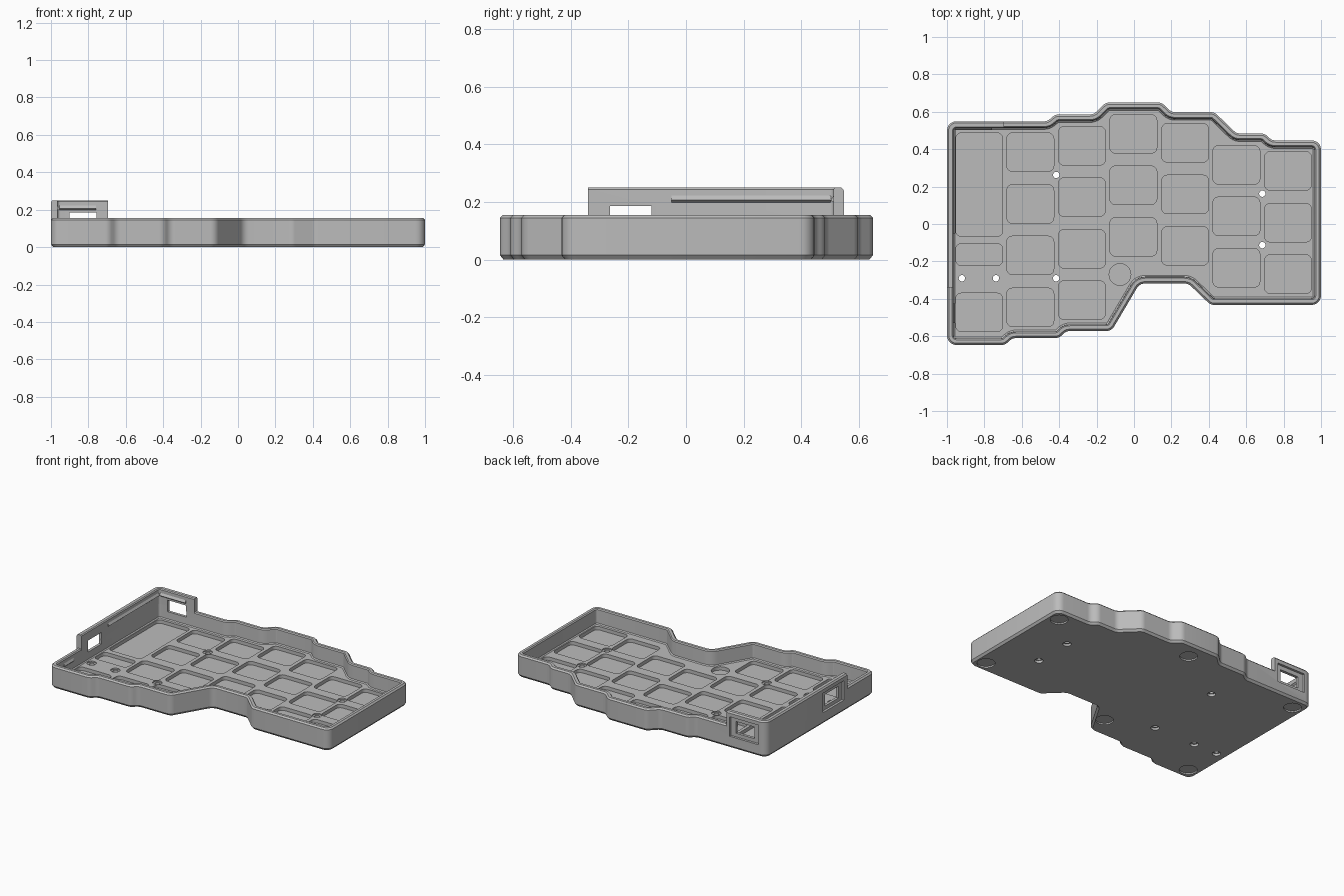
import bpy, bmesh, math
from mathutils import Vector

cube = bpy.data.objects.get("Cube")
if cube:
    bpy.data.objects.remove(cube, do_unlink=True)

grey = bpy.data.materials.new("case grey")
grey.use_nodes = True
grey.diffuse_color = (0.5, 0.5, 0.5, 1)
grey.node_tree.nodes["Principled BSDF"].inputs["Base Color"].default_value = (0.5, 0.5, 0.5, 1)


def outline(corners, radius, inset=0.0, steps=5):
    """Round the corners of a counter-clockwise polygon and inset it."""
    pts = [Vector(c) for c in corners]
    result = []
    for i, v in enumerate(pts):
        d1 = (v - pts[i - 1]).normalized()
        d2 = (pts[(i + 1) % len(pts)] - v).normalized()
        n1, n2 = Vector((-d1.y, d1.x)), Vector((-d2.y, d2.x))
        side = 1 if d1.x * d2.y - d1.y * d2.x > 0 else -1
        centre = v + (n1 + n2) / (1 + n1.dot(n2)) * radius * side
        for k in range(steps + 1):
            n = n1.slerp(n2, k / steps)
            result.append(centre + n * (inset - side * radius))
    return result


def rect(x0, x1, y0, y1, radius=0.03):
    return outline([(x0, y0), (x1, y0), (x1, y1), (x0, y1)], radius)


def circle(x, y, r, n=28):
    return [Vector((x + r * math.cos(a * math.tau / n), y + r * math.sin(a * math.tau / n)))
            for a in range(n)]


def loft(bm, rings, closed=False):
    """Skin a stack of (points, z) rings; cap the ends or join them."""
    loops = [[bm.verts.new((p.x, p.y, z)) for p in pts] for pts, z in rings]
    pairs = list(zip(loops, loops[1:]))
    if closed:
        pairs.append((loops[-1], loops[0]))
    else:
        bm.faces.new(loops[0][::-1])
        bm.faces.new(loops[-1])
    for a, b in pairs:
        for i in range(len(a)):
            j = (i + 1) % len(a)
            bm.faces.new((a[i], a[j], b[j], b[i]))


def prism(bm, pts, z0, z1):
    loft(bm, [(pts, z0), (pts, z1)])


def block(bm, x0, x1, y0, y1, z0, z1):
    prism(bm, [Vector(p) for p in ((x0, y0), (x1, y0), (x1, y1), (x0, y1))], z0, z1)


def finish(bm, name):
    bmesh.ops.recalc_face_normals(bm, faces=bm.faces)
    mesh = bpy.data.meshes.new(name)
    bm.to_mesh(mesh)
    bm.free()
    mesh.materials.append(grey)
    obj = bpy.data.objects.new(name, mesh)
    bpy.context.collection.objects.link(obj)
    return obj


def cut(obj, cutter, operation="DIFFERENCE"):
    mod = obj.modifiers.new("cut", "BOOLEAN")
    mod.operation, mod.object, mod.solver = operation, cutter, "EXACT"
    cutter.hide_render = True
    bpy.context.view_layer.update()
    deps = bpy.context.evaluated_depsgraph_get()
    mesh = bpy.data.meshes.new_from_object(obj.evaluated_get(deps))
    obj.modifiers.clear()
    obj.data = mesh


# Stepped plan of the case, counter-clockwise
plan = [(-1, -0.647), (-0.69, -0.647), (-0.65, -0.61), (-0.4, -0.61), (-0.364, -0.572),
        (-0.12, -0.572), (0.03, -0.318), (0.29, -0.318), (0.41, -0.433), (1, -0.433),
        (1, 0.447), (0.735, 0.447), (0.7, 0.484), (0.548, 0.484), (0.43, 0.598),
        (0.2, 0.598), (0.147, 0.65), (-0.15, 0.65), (-0.215, 0.586), (-0.42, 0.586),
        (-0.464, 0.549), (-1, 0.549)]


def ring(inset, z):
    return outline(plan, 0.05, inset), z


# Tray with chamfered rims and a recessed floor
bm = bmesh.new()
loft(bm, [ring(0.012, 0), ring(0, 0.015), ring(0, 0.145), ring(0.01, 0.155),
          ring(0.028, 0.155), ring(0.034, 0.148), ring(0.036, 0.056), ring(0.043, 0.05)])
case = finish(bm, "case_tray")

# Raised wall round the back corner
bm = bmesh.new()
loft(bm, [ring(0, 0.145), ring(0, 0.24), ring(0.008, 0.25), ring(0.03, 0.25),
          ring(0.036, 0.244), ring(0.036, 0.145)], closed=True)
raised = finish(bm, "raised_corner_wall")
bm = bmesh.new()
corner = [(-1.1, -0.34), (-0.9, -0.34), (-0.9, 0.45), (-0.695, 0.45), (-0.695, 0.7), (-1.1, 0.7)]
prism(bm, [Vector(p) for p in corner], 0.1, 0.4)
corner_region = finish(bm, "corner_region")
cut(raised, corner_region, "INTERSECT")

# Key pockets: column left edge, tops of the pockets
bm = bmesh.new()
columns = [(-0.68, (0.487, 0.21, -0.065, -0.343)), (-0.404, (0.521, 0.247, -0.03, -0.304)),
           (-0.129, (0.585, 0.31, 0.034)), (0.148, (0.537, 0.261, -0.014)),
           (0.422, (0.419, 0.144, -0.131)), (0.698, (0.387, 0.11, -0.165))]
pockets = [(x, top - 0.206, top) for x, tops in columns for top in tops]
pockets += [(-0.953, -0.066, 0.487), (-0.953, -0.222, -0.105), (-0.953, -0.575, -0.37)]
for x, y0, y1 in pockets:
    prism(bm, rect(x, x + 0.251, y0, y1), 0.026, 0.08)
# Round button pocket
prism(bm, circle(-0.075, -0.27, 0.058), 0.026, 0.08)
# Recesses for the round feet
for x, y in [(0.92, 0.365), (0.92, -0.35), (0, 0.535), (-0.915, 0.46), (-0.11, -0.42), (-0.915, -0.56)]:
    prism(bm, circle(x, y, 0.057), -0.02, 0.01)
pocket_cutter = finish(bm, "pocket_cutter")
cut(case, pocket_cutter)

# Stepped screw holes
bm = bmesh.new()
for x, y in [(-0.92, -0.29), (-0.738, -0.29), (-0.416, -0.29), (-0.416, 0.262),
             (0.686, 0.162), (0.686, -0.113)]:
    loft(bm, [(circle(x, y, r), z) for r, z in
              ((0.027, -0.02), (0.027, 0.016), (0.017, 0.016), (0.017, 0.042), (0.03, 0.042), (0.03, 0.08))])
screw_cutter = finish(bm, "screw_cutter")
cut(case, screw_cutter)

# Connector windows: shallow outer recess, then the opening
bm = bmesh.new()
block(bm, -0.94, -0.72, 0.533, 0.7, 0.08, 0.215)
block(bm, -1.1, -0.984, -0.305, -0.075, 0.08, 0.215)
recess_cutter = finish(bm, "recess_cutter")
bm = bmesh.new()
block(bm, -0.9, -0.757, 0.45, 0.7, 0.105, 0.186)
block(bm, -1.1, -0.9, -0.265, -0.12, 0.105, 0.186)
opening_cutter = finish(bm, "opening_cutter")
for part in (case, raised):
    cut(part, recess_cutter)
    cut(part, opening_cutter)

for helper in (corner_region, pocket_cutter, screw_cutter, recess_cutter, opening_cutter):
    bpy.data.objects.remove(helper, do_unlink=True)


# Snap ridges on the inner walls, triangular in section
def ridge(name, start, end, inward, z):
    bm = bmesh.new()
    inward = Vector(inward)
    ends = []
    for p in (start, end):
        p = Vector(p)
        ends.append([bm.verts.new((q.x, q.y, h)) for q, h in
                     ((p, z - 0.01), (p + inward, z), (p, z + 0.018))])
    a, b = ends
    bm.faces.new(a)
    bm.faces.new(b[::-1])
    for i in range(3):
        j = (i + 1) % 3
        bm.faces.new((a[i], b[i], b[j], a[j]))
    return finish(bm, name)


ridges = [ridge("side_ridge", (-0.966, -0.05), (-0.966, 0.505), (0.012, 0), 0.207),
          ridge("back_ridge", (-0.955, 0.515), (-0.76, 0.515), (0, -0.012), 0.207),
          ridge("front_side_ridge", (-0.967, -0.53), (-0.967, -0.425), (0.01, 0), 0.11)]

# Smooth the rounded corners, keep the edges crisp
bpy.ops.object.select_all(action="DESELECT")
for part in (case, raised):
    part.select_set(True)
bpy.context.view_layer.objects.active = case
bpy.ops.object.shade_smooth_by_angle(angle=math.radians(25))
